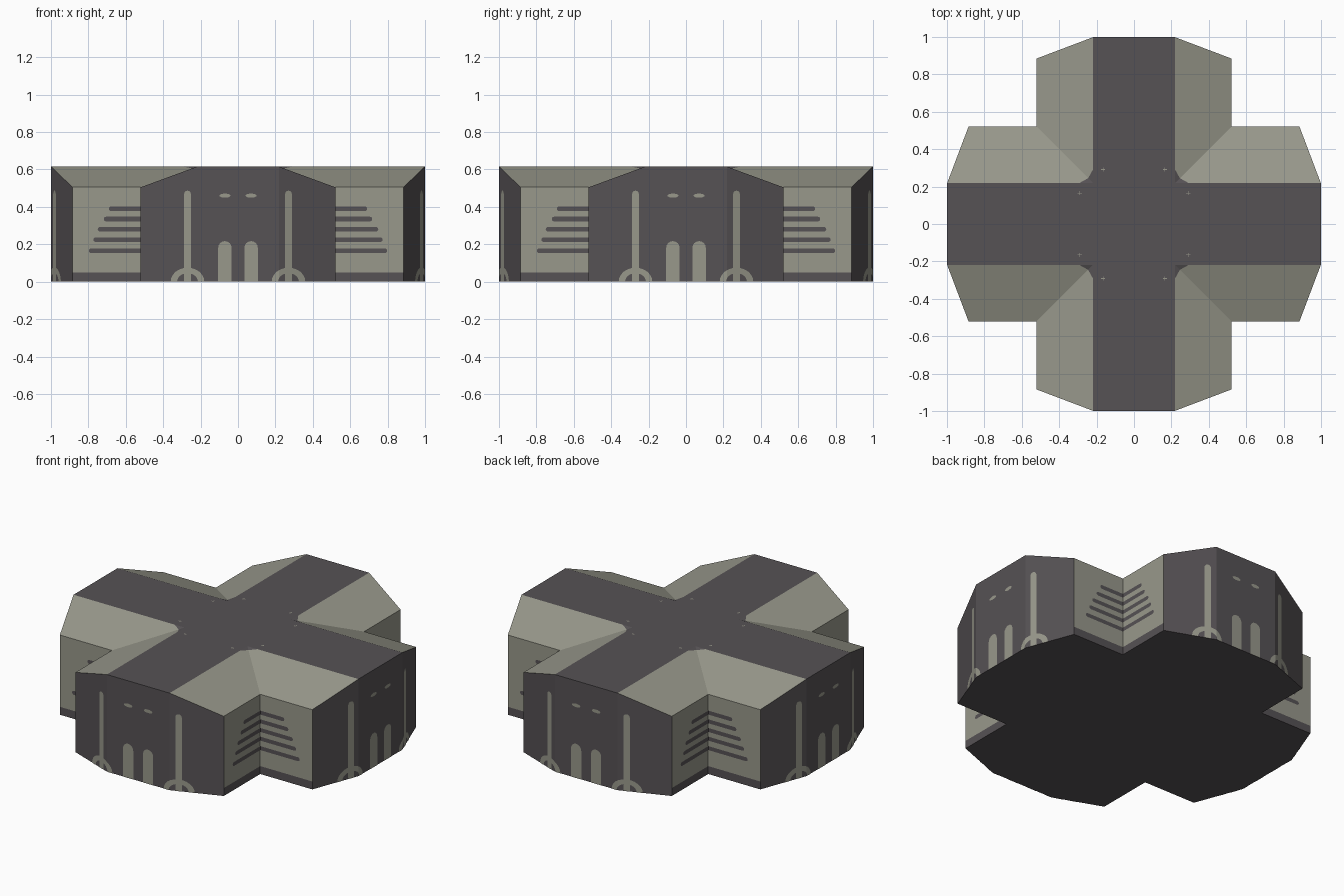
import bpy, bmesh, math
from mathutils import Matrix, Vector

if "Cube" in bpy.data.objects:
    bpy.data.objects.remove(bpy.data.objects["Cube"])

W1, W2 = 0.22, 0.52          # half widths: flat roof, whole arm
END, SHOULDER = 0.9985, 0.885  # reach of the arm: middle, outer corners
TOP, EAVE, BAND = 0.615, 0.505, 0.05
EPS = 0.0015                 # how far painted plates stand off the walls


def material(name, rgb):
    m = bpy.data.materials.new(name)
    m.diffuse_color = (*rgb, 1)
    m.use_nodes = True
    m.node_tree.nodes["Principled BSDF"].inputs["Base Color"].default_value = m.diffuse_color
    return m


dark = material("dark grey", (0.093, 0.084, 0.090))
light = material("stone grey", (0.314, 0.314, 0.258))


def finish(bm, name, mats):
    me = bpy.data.meshes.new(name)
    bm.to_mesh(me)
    bm.free()
    for m in mats:
        me.materials.append(m)
    ob = bpy.data.objects.new(name, me)
    bpy.context.collection.objects.link(ob)
    return ob


def four_fold(bm):
    """Repeat the geometry of one arm on all four sides."""
    base = bm.faces[:]
    for k in range(1, 4):
        new = bmesh.ops.duplicate(bm, geom=base)["geom"]
        vs = [g for g in new if isinstance(g, bmesh.types.BMVert)]
        bmesh.ops.rotate(bm, verts=vs, cent=(0, 0, 0),
                         matrix=Matrix.Rotation(k * math.pi / 2, 3, 'Z'))


def poly(bm, pts):
    return bm.faces.new([bm.verts.new(p) for p in pts])


# ---- body: cross-shaped block with sloped shoulders on each arm
bm = bmesh.new()


def roof_z(x):
    return TOP - (abs(x) - W1) * (TOP - EAVE) / (W2 - W1)


a, b, c, d = (W1, -END), (W2, -SHOULDER), (W2, -W2), (W1, -W1)
d1, e = (W1, -0.29), (0.245, -0.245)


def up(p, s):
    return (s * p[0], p[1], roof_z(p[0]))


def low(p, s):
    return (s * p[0], p[1], 0)


poly(bm, [up(p, s) for p, s in ((a, -1), (a, 1), (d1, 1), (d, 1), (d, -1), (d1, -1))])
poly(bm, [low(a, -1), low(a, 1), up(a, 1), up(a, -1)])
poly(bm, [low(p, s) for p, s in ((a, 1), (a, -1), (b, -1), (c, -1), (c, 1), (b, 1))])
for s in (-1, 1):
    for ring in ((a, b, c, e, d1), (d, d1, e)):
        poly(bm, [up(p, s) for p in ring])
    for p, q in ((a, b), (b, c)):
        poly(bm, [low(p, s), low(q, s), up(q, s), up(p, s)])
four_fold(bm)
poly(bm, [(x * W1, y * W1, TOP) for x, y in ((-1, -1), (1, -1), (1, 1), (-1, 1))])
poly(bm, [(x * W2, y * W2, 0) for x, y in ((-1, -1), (-1, 1), (1, 1), (1, -1))])
bmesh.ops.remove_doubles(bm, verts=bm.verts, dist=0.0005)
bmesh.ops.recalc_face_normals(bm, faces=bm.faces)
bmesh.ops.bisect_plane(bm, geom=bm.verts[:] + bm.edges[:] + bm.faces[:],
                       plane_co=(0, 0, BAND), plane_no=(0, 0, 1))
bm.normal_update()
# light on the roof slopes and on the recessed walls above the base band
for f in bm.faces:
    n, m = f.normal, f.calc_center_median()
    slope = 0.1 < n.z < 0.99 and f.calc_area() > 0.005
    recess = abs(n.z) < 0.1 and max(abs(m.x), abs(m.y)) < 0.9 and m.z > BAND
    f.material_index = 1 if slope or recess else 0
finish(bm, "cross_body", [dark, light])


# ---- light markings on the arm ends, drawn in x-z and wrapped on the facets
def arc(cx, cz, rx, rz, a0, a1, n=8):
    out = []
    for i in range(n + 1):
        t = math.radians(a0 + (a1 - a0) * i / n)
        out.append((cx + rx * math.cos(t), 0, cz + rz * math.sin(t)))
    return out


def rounded_bar(bm, cx, half, z0, z1):
    poly(bm, [(cx - half, 0, z0), (cx + half, 0, z0)] + arc(cx, z1 - half, half, half, 0, 180))


bm = bmesh.new()
for s in (-1, 1):
    rounded_bar(bm, s * 0.27, 0.018, 0.0, 0.487)            # tall rod
    rounded_bar(bm, s * 0.07, 0.036, 0.0, 0.217)            # short pillar
    poly(bm, arc(s * 0.07, 0.46, 0.03, 0.011, 0, 337.5, 15))  # small oval
    outer = arc(s * 0.27, 0, 0.09, 0.075, 0, 180, 12)       # arch at rod foot
    inner = arc(s * 0.27, 0, 0.056, 0.045, 0, 180, 12)
    for i in range(12):
        poly(bm, [inner[i], outer[i], outer[i + 1], inner[i + 1]])
for x in (-W1, W1):
    bmesh.ops.bisect_plane(bm, geom=bm.verts[:] + bm.edges[:] + bm.faces[:],
                           plane_co=(x, 0, 0), plane_no=(1, 0, 0))
for v in bm.verts:
    t = max(0, abs(v.co.x) - W1) / (W2 - W1)
    v.co.y = -END - EPS + t * (END - SHOULDER)
four_fold(bm)
finish(bm, "arm_end_markings", [light])

# ---- dark stripes on the recessed walls, shorter towards the top
bm = bmesh.new()
for z, reach in ((0.39, 0.69), (0.335, 0.718), (0.28, 0.75), (0.225, 0.773), (0.165, 0.798)):
    h = 0.0125
    tip = arc(-reach + h, z, h, h, 90, 270, 6)
    side = [(p[0], p[2]) for p in tip] + [(-W2, z - h), (-W2, z + h)]
    for s in (-1, 1):
        ring = side if s > 0 else side[::-1]
        poly(bm, [(s * (W2 + EPS), y, zz) for y, zz in ring])
four_fold(bm)
finish(bm, "wall_stripes", [dark])

# ---- tiny light crosses around the middle of the roof
bm = bmesh.new()
for s in (-1, 1):
    for x, y in ((0.165, -0.292), (0.29, -0.165)):
        zz = TOP + EPS if x < W1 or abs(y) < W1 else roof_z(x) + EPS
        for hx, hy in ((0.011, 0.002), (0.002, 0.011)):
            poly(bm, [(s * x + i * hx, y + j * hy, zz)
                      for i, j in ((-1, -1), (1, -1), (1, 1), (-1, 1))])
    if s > 0:
        continue
bmesh.ops.duplicate(bm, geom=bm.faces[:])
half = len(bm.verts) // 2
bm.verts.ensure_lookup_table()
bmesh.ops.rotate(bm, verts=bm.verts[half:], cent=(0, 0, 0),
                 matrix=Matrix.Rotation(math.pi, 3, 'Z'))
finish(bm, "roof_crosses", [light])
